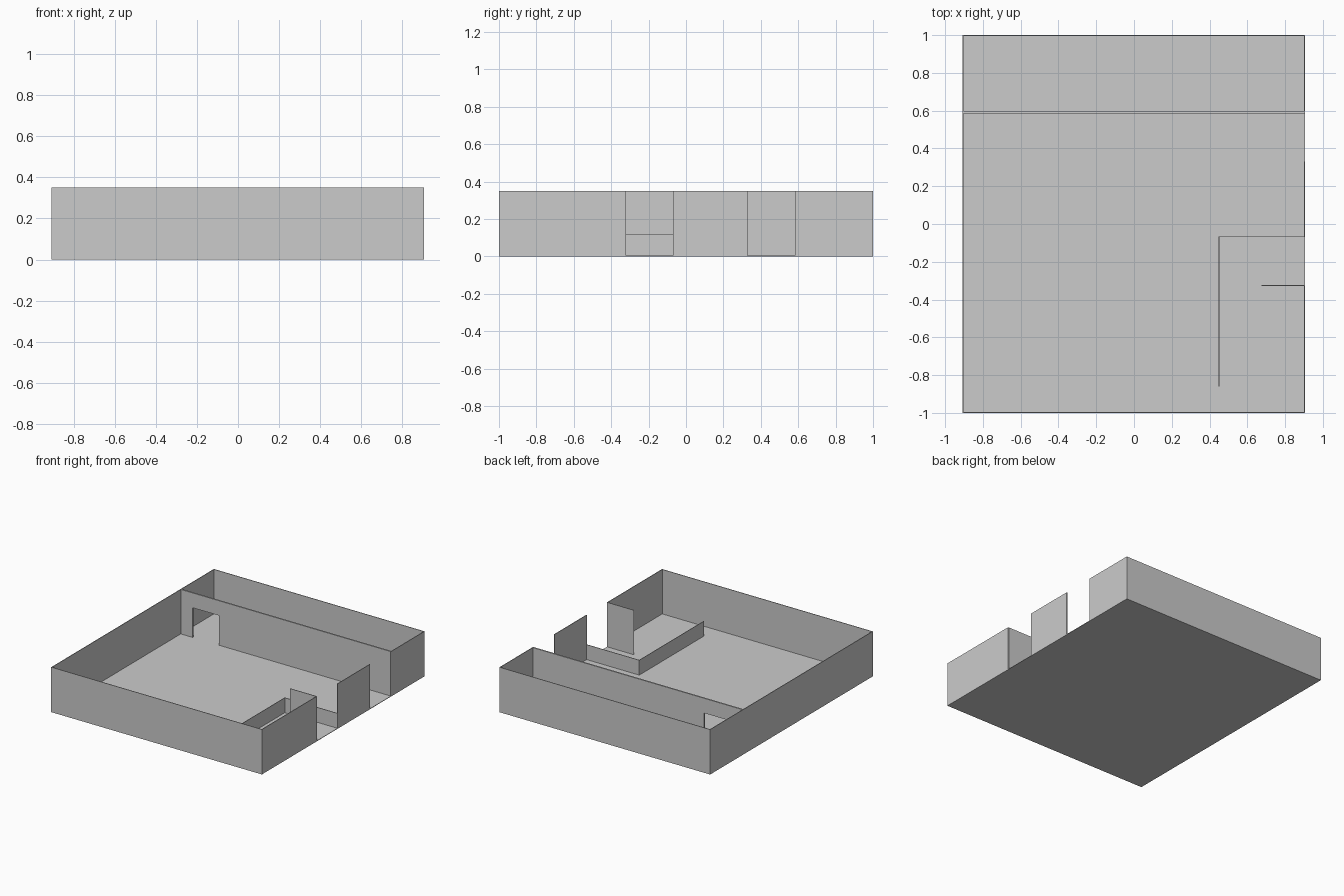
import bpy, bmesh
from mathutils import Vector

if "Cube" in bpy.data.objects:
    bpy.data.objects.remove(bpy.data.objects["Cube"])

X0, X1 = -0.908, 0.906   # outer faces left / right
H, LOW = 0.35, 0.12      # full and low wall heights
T = 0.005                # sheet thickness


def prism(name, outline, offset):
    """Extrude a flat outline (3D points) along an offset vector."""
    bm = bmesh.new()
    face = bm.faces.new([bm.verts.new(p) for p in outline])
    new = bmesh.ops.extrude_face_region(bm, geom=[face])["geom"]
    verts = [g for g in new if isinstance(g, bmesh.types.BMVert)]
    bmesh.ops.translate(bm, verts=verts, vec=Vector(offset))
    bmesh.ops.recalc_face_normals(bm, faces=bm.faces)
    mesh = bpy.data.meshes.new(name)
    bm.to_mesh(mesh)
    bm.free()
    obj = bpy.data.objects.new(name, mesh)
    bpy.context.collection.objects.link(obj)
    return obj


def box(name, x0, x1, y0, y1, z1):
    """Block standing on the ground."""
    return prism(name, [(x0, y0, 0), (x1, y0, 0), (x1, y1, 0), (x0, y1, 0)], (0, 0, z1))


# Floor slab
box("floor", X0, X1, -1, 1, 0.004)

# Closed outer walls
box("front_wall", X0, X1, -1, -1 + T, H)
box("back_wall", X0, X1, 1 - T, 1, H)
box("left_wall", X0, X0 + T, -1 + T, 1 - T, H)

# Right wall, split by two openings
for i, (a, b) in enumerate([(-1 + T, -0.325), (-0.07, 0.33), (0.583, 1 - T)]):
    box(f"right_wall_{i + 1}", X1 - T, X1, a, b, H)

# Inner partition with a doorway near its left end
d0, d1, dz = -0.80, -0.575, 0.235
a, b = X0 + T, X1
profile = [(a, 0), (d0, 0), (d0, dz), (d1, dz), (d1, 0), (b, 0), (b, H), (a, H)]
prism("partition_wall", [(x, 0.586, z) for x, z in profile], (0, 0.011, 0))

# Entrance: tall screen plus L-shaped low wall
box("entrance_screen", 0.675, X1 - T, -0.327, -0.322, H)
box("low_wall_cross", 0.45, X1, -0.07, -0.065, LOW)
box("low_wall_long", 0.448, 0.452, -0.86, -0.065, LOW)
